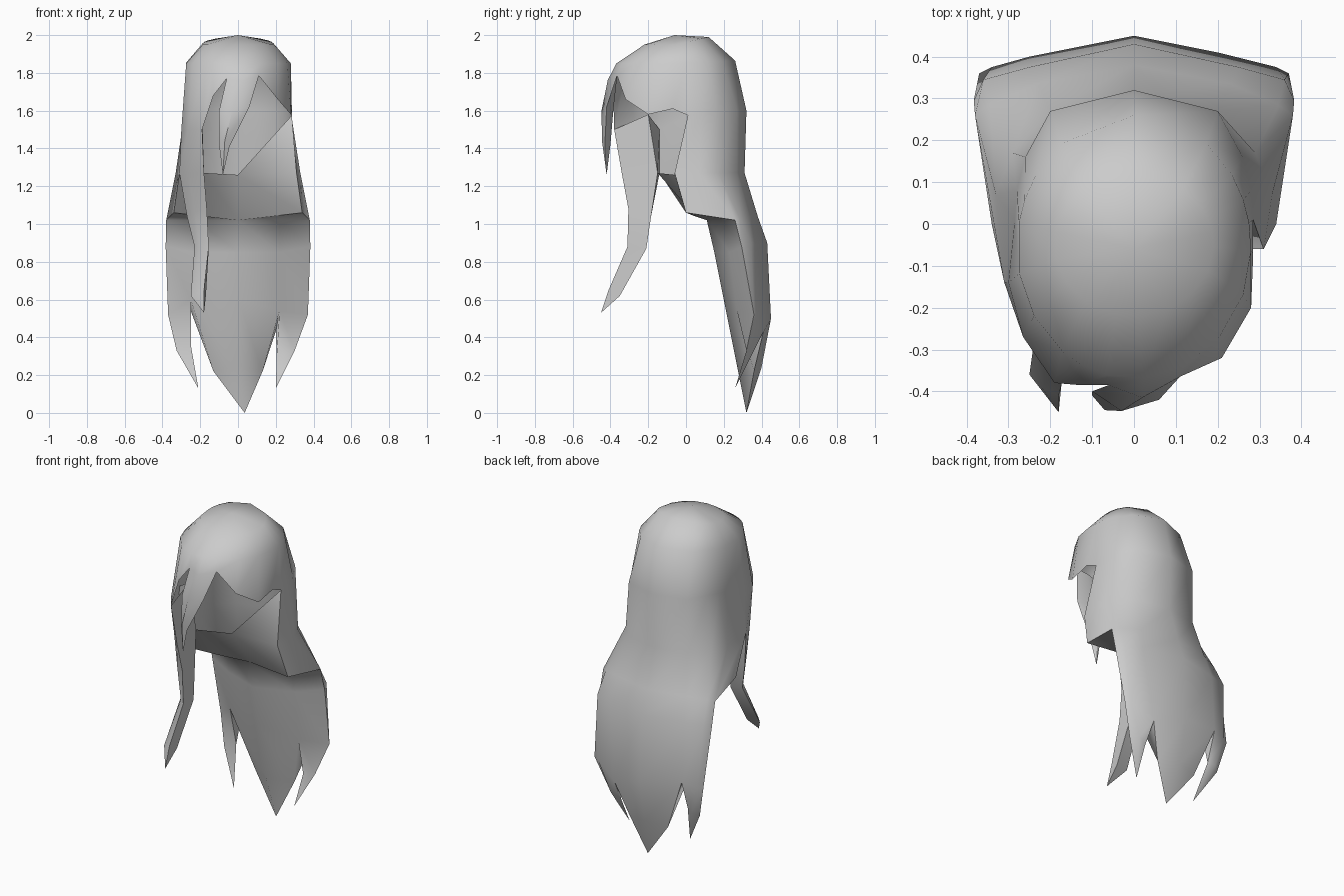
import bpy, bmesh, math

cube = bpy.data.objects.get("Cube")
if cube:
    bpy.data.objects.remove(cube, do_unlink=True)

# One plain grey for all the hair
grey = bpy.data.materials.new("hair_grey")
grey.use_nodes = True
grey.diffuse_color = (0.6, 0.6, 0.6, 1)
grey.node_tree.nodes["Principled BSDF"].inputs["Base Color"].default_value = (0.6, 0.6, 0.6, 1)


class Part:
    """Collects strips of faces that share vertices by position."""

    def __init__(self, name):
        self.name, self.bm, self.cache = name, bmesh.new(), {}

    def vert(self, p):
        key = tuple(round(c, 4) for c in p)
        if key not in self.cache:
            self.cache[key] = self.bm.verts.new(p)
        return self.cache[key]

    def face(self, *points):
        verts = list(dict.fromkeys(self.vert(p) for p in points))
        if len(verts) > 2 and not self.bm.faces.get(verts):
            self.bm.faces.new(verts)

    def sheet(self, *rows, closed=False):
        for a, b in zip(rows, rows[1:]):
            n = len(a)
            for i in range(n if closed else n - 1):
                j = (i + 1) % n
                self.face(a[i], a[j], b[j], b[i])

    def finish(self, angle):
        bmesh.ops.recalc_face_normals(self.bm, faces=self.bm.faces[:])
        mesh = bpy.data.meshes.new(self.name)
        self.bm.to_mesh(mesh)
        self.bm.free()
        mesh.materials.append(grey)
        ob = bpy.data.objects.new(self.name, mesh)
        bpy.context.collection.objects.link(ob)
        bpy.ops.object.select_all(action='DESELECT')
        ob.select_set(True)
        bpy.context.view_layer.objects.active = ob
        bpy.ops.object.shade_smooth_by_angle(angle=math.radians(angle))


def flip(points):
    return [(-x, y, z) for x, y, z in points]


def full(half):
    """Mirror a half row that starts on the centre line."""
    return flip(half[:0:-1]) + half


# Half rows of the back, from the centre round to the front edge
back_a = [(0, .32, 1.6), (.2, .27, 1.6), (.26, .16, 1.6), (.28, .08, 1.59), (.285, .01, 1.575)]
back_b = [(0, .31, 1.27), (.2, .27, 1.27), (.29, .17, 1.27), (.33, .07, 1.27), (.31, -.06, 1.27)]
back_c = [(0, .38, 1.04), (.23, .335, 1.04), (.345, .285, 1.03), (.38, .26, 1.02), (.34, 0, 1.06)]
back_d = [(0, .43, .9), (.25, .375, .9), (.36, .345, .9), (.383, .295, .88)]
notch_l, notch_r = (-.25, .4, .54), (.2, .41, .43)
row_e = [(-.37, .36, .52), (-.34, .375, .52), notch_l, (0, .45, .5),
         notch_r, (.34, .375, .52), (.37, .36, .52)]

# Front hem of the cap, from the left side round to the right side
hem_left = [(.285, -.07, 1.61), (.28, -.2, 1.58), (.21, -.32, 1.66)]
fringe_top = [(.11, -.365, 1.785), (.02, -.415, 1.76), (-.06, -.385, 1.77)]
lock_top = [(-.19, -.38, 1.5), (-.265, -.27, 1.5), (-.3, -.14, 1.5)]
hem = full(back_a) + hem_left + fringe_top + [(-.13, -.385, 1.68)] + lock_top


def ring(z, hx, hy, cy, lift=0):
    """Ellipse above the hem; lift raises its back."""
    out = []
    for x, y, _ in hem:
        t = math.atan2((y + .06) / .37, x / .285)
        out.append((hx * math.cos(t), cy + hy * math.sin(t), z + lift * max(0, math.sin(t))))
    return out


# Outer shell: cap and back
shell = Part("hair_shell")
apex = [(0, -.06, 2.0)] * len(hem)
shell.sheet(apex, ring(1.95, .19, .17, -.05, .04),
            ring(1.85, .28, .315, -.055, .015), hem, closed=True)
row_b = full(back_b)
row_b[0] = (-.31, -.14, 1.27)
shell.sheet(full(back_a), row_b, full(back_c))
shell.sheet(full(back_c[:4]), full(back_d), row_e)
shell.face((-.285, .01, 1.575), lock_top[2], row_b[0])

# Pointed strands at the bottom of the back: outer row, middle row, tip
centre_mid = [(-.13, .36, .22), (0, .4, .24), (.13, .36, .22)]
left_mid = [(.205, .34, .3), (.26, .36, .33), (.3, .32, .33)]
right_mid = [(-.325, .33, .33), (-.29, .36, .35), (-.25, .34, .36)]
strands = [(row_e[:3], right_mid, (-.21, .26, .13)),
           (row_e[2:5], centre_mid, (.035, .32, 0)),
           (row_e[4:], left_mid, (.2, .26, .13))]
for top, mid, tip in strands:
    shell.sheet(top, mid, [tip] * 3)

# Curved fringe lock, with an inner edge for thickness
shell.sheet(fringe_top + [(.03, -.365, 1.78)],
            [(.06, -.42, 1.62), (-.03, -.447, 1.6), (-.1, -.4, 1.6), (-.03, -.385, 1.6)],
            [(-.045, -.43, 1.41), (-.07, -.445, 1.44), (-.1, -.41, 1.42), (-.07, -.4, 1.42)],
            [(-.08, -.42, 1.26)] * 4, closed=True)

# Long lock on the right: front, middle, outer back and inner back edges
shell.sheet(lock_top + [(-.19, -.2, 1.58)],
            [(-.18, -.34, 1.27), (-.26, -.25, 1.27), (-.31, -.14, 1.27), (-.18, -.15, 1.27)],
            [(-.165, -.305, 1.08), (-.23, -.26, 1.06), (-.27, -.185, 1.04), (-.165, -.185, 1.04)],
            [(-.155, -.31, .88), (-.2, -.27, .88), (-.23, -.22, .88), (-.155, -.21, .87)],
            [(-.18, -.41, .65), (-.22, -.39, .63), (-.25, -.36, .62), (-.17, -.35, .62)],
            [(-.18, -.45, .53)] * 4, closed=True)
shell.finish(60)

# Wall behind the neck, closing the cap opening
wall = Part("neck_wall")
rim = [row_b[0], (-.18, -.15, 1.27), (0, -.06, 1.26), (.31, -.06, 1.27)]
wall.sheet(rim, [(-.34, 0, 1.06), (-.18, .05, 1.04), (0, .11, 1.02), (.34, 0, 1.06)])
wall.face((.285, .01, 1.575), rim[2], rim[3])
wall.finish(80)

# Inner face of the hanging back hair
lining = Part("back_lining")
top_row = [(0, .11, 1.02), (.22, .197, 1.02), (.38, .26, 1.02)]
inner = [row_e[0], (-.25, .28, .6), (0, .2, .6), (.22, .27, .54), row_e[-1]]
lining.sheet(full(top_row), full([(0, .15, .85), (.22, .23, .85), back_d[3]]), inner)
for side in (list, flip):
    lining.face(*side([(.34, 0, 1.06)] + top_row[::-1]))
centre_in = [centre_mid[0], (0, .27, .25), centre_mid[2]]
for top, mid, tip in ((inner[:2], right_mid[::2], strands[0][2]),
                      (inner[1:4], centre_in, strands[1][2]),
                      (inner[3:], left_mid[::2], strands[2][2])):
    lining.sheet(top, mid, [tip] * len(top))

# Edges between the inner and outer sides of the notches
for outer, inside, lows in ((notch_l, inner[1], (right_mid[2], centre_mid[0])),
                            (notch_r, inner[3], (left_mid[0], centre_mid[2]))):
    for low in lows:
        lining.face(outer, inside, low)
lining.finish(100)
